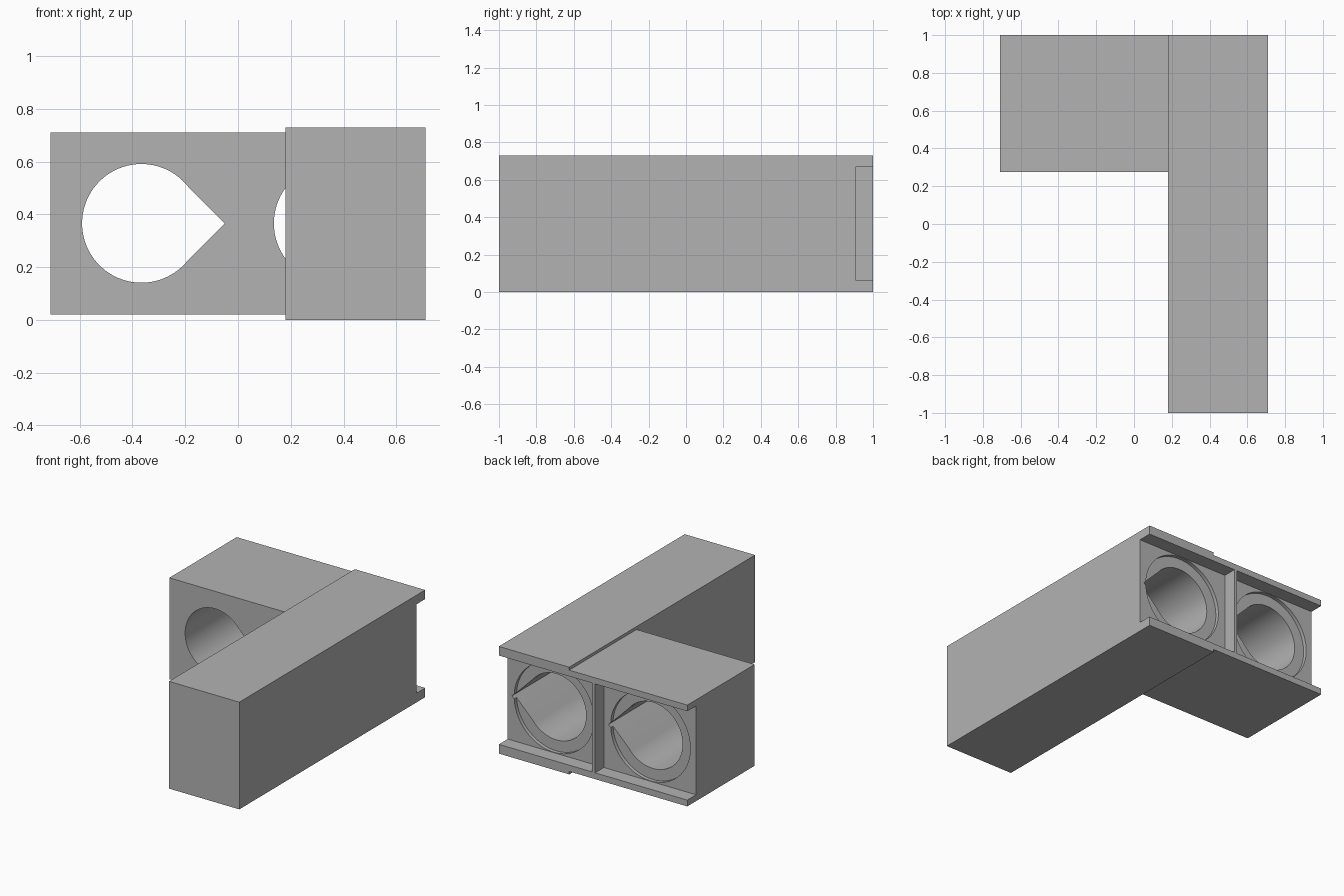
import bpy, math
from mathutils import Vector

default = bpy.data.objects.get("Cube")
if default:
    bpy.data.objects.remove(default, do_unlink=True)

grey = bpy.data.materials.new("plain grey")
grey.use_nodes = True
COLOUR = (0.45, 0.45, 0.45, 1)
grey.diffuse_color = COLOUR
grey.node_tree.nodes["Principled BSDF"].inputs["Base Color"].default_value = COLOUR


def prism(name, outline, y0, y1):
    """Extrude an x-z outline (counter-clockwise from the front) along y."""
    n = len(outline)
    verts = [(x, y, z) for y in (y0, y1) for x, z in outline]
    faces = [tuple(range(n)), tuple(reversed(range(n, 2 * n)))]
    faces += [(i, i + n, (i + 1) % n + n, (i + 1) % n) for i in range(n)]
    mesh = bpy.data.meshes.new(name)
    mesh.from_pydata(verts, [], faces)
    mesh.materials.append(grey)
    ob = bpy.data.objects.new(name, mesh)
    bpy.context.collection.objects.link(ob)
    return ob


def box(name, x0, x1, y0, y1, z0, z1):
    return prism(name, [(x0, z0), (x1, z0), (x1, z1), (x0, z1)], y0, y1)


def arc(cx, cz, r, start, end, steps):
    angles = [math.radians(start + (end - start) * i / steps) for i in range(steps + 1)]
    return [(cx + r * math.cos(a), cz + r * math.sin(a)) for a in angles]


def combine(target, tool, operation):
    """Apply a boolean and discard the tool."""
    tool.hide_render = True
    mod = target.modifiers.new("combine", "BOOLEAN")
    mod.operation, mod.solver, mod.object = operation, "EXACT", tool
    bpy.context.view_layer.objects.active = target
    bpy.ops.object.modifier_apply(modifier=mod.name)
    bpy.data.objects.remove(tool, do_unlink=True)


# Body: long beam with a shorter, slightly lower block beside it
body = box("l_shaped_housing", 0.18, 0.71, -1, 1, 0, 0.73)
combine(body, box("side_block", -0.71, 0.3, 0.275, 1, 0.02, 0.71), "UNION")

# Rear recess, leaving a thin divider between the two bays
for x0, x1 in ((-0.9, -0.015), (0.007, 0.9)):
    combine(body, box("recess_cutter", x0, x1, 0.905, 1.2, 0.063, 0.668), "DIFFERENCE")

# Teardrop bores with a shallow round seat at the rear
CZ, R = 0.366, 0.225
for cx, y0 in ((-0.366, 0.1), (0.361, 0.27)):
    seat = arc(cx, CZ, 0.3, 0, 355, 71)
    combine(body, prism("seat_cutter", seat, 0.88, 0.95), "DIFFERENCE")
    teardrop = [(cx + 0.316, CZ)] + arc(cx, CZ, R, 38, 322, 64)
    combine(body, prism("bore_cutter", teardrop, y0, 0.95), "DIFFERENCE")

# Smooth bores, crisp block edges
bpy.ops.object.select_all(action="DESELECT")
body.select_set(True)
bpy.context.view_layer.objects.active = body
bpy.ops.object.shade_smooth_by_angle(angle=math.radians(20))
